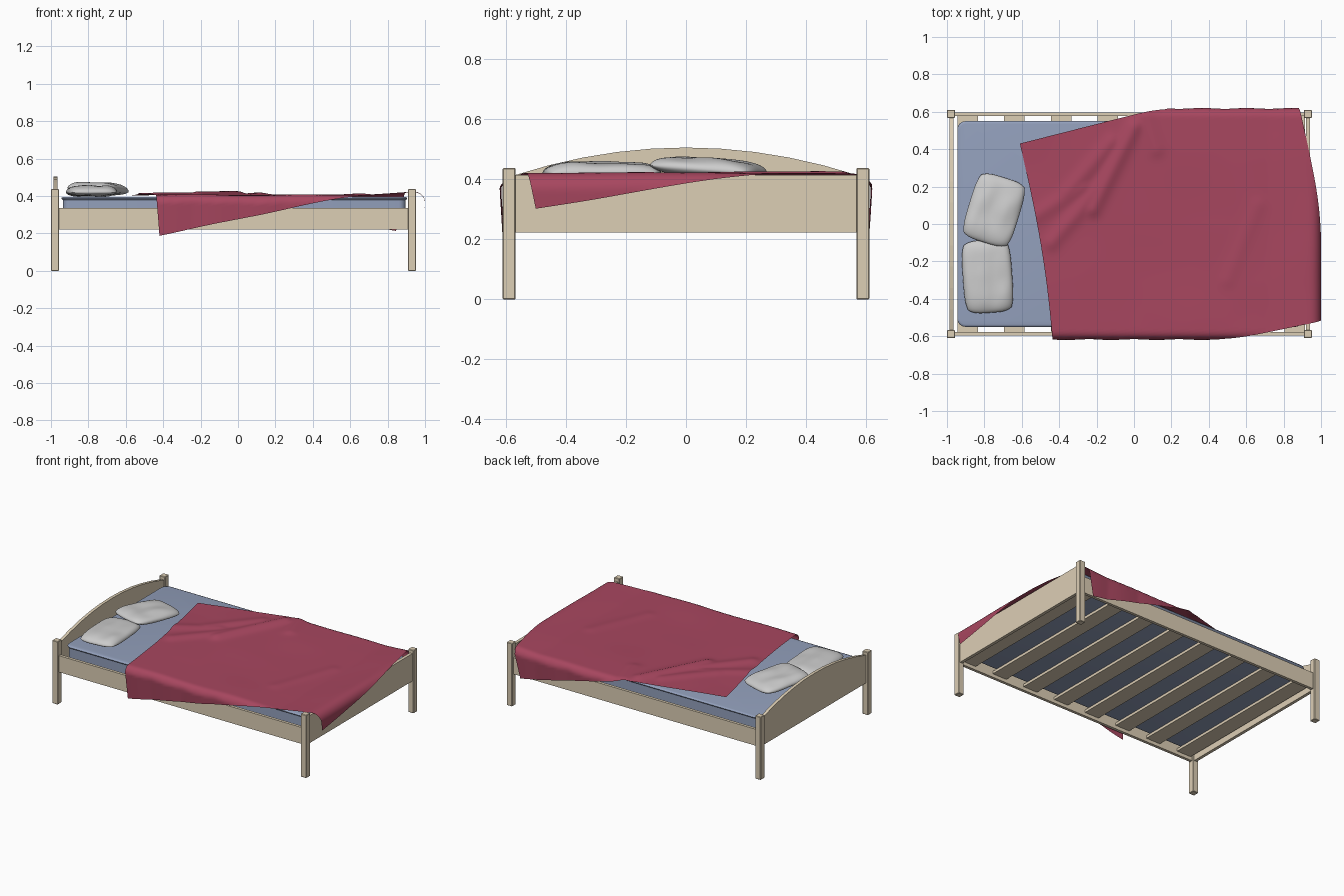
import bpy, bmesh, math
from mathutils import Vector, Matrix, noise

if "Cube" in bpy.data.objects:
    bpy.data.objects.remove(bpy.data.objects["Cube"])


def material(name, rgb):
    m = bpy.data.materials.new(name)
    m.diffuse_color = (*rgb, 1)
    m.use_nodes = True
    m.node_tree.nodes["Principled BSDF"].inputs["Base Color"].default_value = m.diffuse_color
    return m


WOOD = material("pale_wood", (0.72, 0.62, 0.46))
BLUE = material("blue_ticking", (0.29, 0.35, 0.50))
RED = material("red_cloth", (0.39, 0.062, 0.115))


def finish(name, bm, mat=None, smooth=None):
    bmesh.ops.recalc_face_normals(bm, faces=bm.faces)
    me = bpy.data.meshes.new(name)
    bm.to_mesh(me)
    bm.free()
    ob = bpy.data.objects.new(name, me)
    bpy.context.collection.objects.link(ob)
    if mat:
        me.materials.append(mat)
    if smooth:
        bpy.ops.object.select_all(action='DESELECT')
        ob.select_set(True)
        bpy.context.view_layer.objects.active = ob
        bpy.ops.object.shade_smooth_by_angle(angle=math.radians(smooth))
    return ob


def box(name, x, y, z, bevel=0.0):
    bm = bmesh.new()
    size = [b - a for a, b in (x, y, z)]
    mid = [(a + b) / 2 for a, b in (x, y, z)]
    bmesh.ops.create_cube(bm, size=1, matrix=Matrix.Translation(mid) @ Matrix.Diagonal((*size, 1)))
    if bevel:
        bmesh.ops.bevel(bm, geom=bm.edges[:], offset=bevel, segments=1, affect='EDGES')
    return finish(name, bm, WOOD)


# Posts, side rails and footboard
for sx, xa in (("head", -1.0), ("foot", 0.908)):
    for sy, s in (("front", -1), ("back", 1)):
        box(f"{sx}_{sy}_post", (xa, xa + 0.043), sorted((s * 0.567, s * 0.61)), (0, 0.437), 0.003)
for sy, s in (("front", -1), ("back", 1)):
    box(f"{sy}_side_rail", (-0.96, 0.91), sorted((s * 0.577, s * 0.597)), (0.222, 0.336))
box("footboard", (0.92, 0.941), (-0.57, 0.57), (0.222, 0.413))

# Arched headboard
bm = bmesh.new()
outline = [(-0.57, 0.222), (0.57, 0.222)]
for i in range(11):
    y = 0.57 - 1.14 * i / 10
    outline.append((y, 0.413 + 0.092 * (1 - (y / 0.57) ** 2)))
face = bm.faces.new([bm.verts.new((-0.986, y, z)) for y, z in outline])
ext = bmesh.ops.extrude_face_region(bm, geom=[face])
bmesh.ops.translate(bm, vec=(0.021, 0, 0), verts=[v for v in ext['geom'] if isinstance(v, bmesh.types.BMVert)])
finish("headboard", bm, WOOD)

# Slats
for i in range(8):
    x = -0.89 + 0.25 * i
    box(f"slat_{i + 1}", (x - 0.055, x + 0.055), (-0.578, 0.578), (0.246, 0.264))

# Mattress: rounded rectangle lofted through a profile with piped edges
bm = bmesh.new()
profile = [(0.014, 0.265), (0.004, 0.267), (0, 0.273), (0.004, 0.279), (0.009, 0.282),
           (0.009, 0.378), (0.004, 0.381), (0, 0.387), (0.004, 0.393), (0.014, 0.395)]
rings = []
for inset, z in profile:
    ring = []
    for q, (sx, sy) in enumerate(((1, 1), (-1, 1), (-1, -1), (1, -1))):
        for k in range(7):
            a = math.radians(90 * q + 15 * k)
            r = 0.045 - inset
            ring.append(bm.verts.new((-0.02 + sx * (0.925 - 0.045) + r * math.cos(a),
                                      sy * (0.55 - 0.045) + r * math.sin(a), z)))
    rings.append(ring)
for lo, hi in zip(rings, rings[1:]):
    for i in range(len(lo)):
        j = (i + 1) % len(lo)
        bm.faces.new((lo[i], lo[j], hi[j], hi[i]))
bm.faces.new(rings[0])
bm.faces.new(rings[-1])
finish("mattress", bm, BLUE, 50)


# Pillows: two puffed sheets sharing a seam
def pillow(name, half_x, half_y, top, bottom, place, seed):
    bm = bmesh.new()
    n = 32
    for side, h in ((1, top), (-1, bottom)):
        g = {}
        for i in range(n + 1):
            for j in range(n + 1):
                u = math.sin(math.pi / 2 * (2 * i / n - 1))
                v = math.sin(math.pi / 2 * (2 * j / n - 1))
                puff = ((1 - u ** 4) * (1 - v ** 4)) ** 0.5
                x = half_x * u * math.sqrt(1 - 0.22 * v ** 4)
                y = half_y * v * math.sqrt(1 - 0.22 * u ** 4)
                crease = 0.007 * noise.noise((x * 14 + seed, y * 9, seed)) * puff
                g[i, j] = bm.verts.new((x, y, side * h * puff + crease))
        for i in range(n):
            for j in range(n):
                bm.faces.new((g[i, j], g[i + 1, j], g[i + 1, j + 1], g[i, j + 1]))
    bmesh.ops.remove_doubles(bm, verts=bm.verts[:], dist=0.0002)
    bm.transform(place)
    finish(name, bm, None, 60)


pillow("front_pillow", 0.132, 0.195, 0.037, 0.022,
       Matrix.Translation((-0.783, -0.28, 0.420)) @ Matrix.Rotation(math.radians(4), 4, 'Z'), 1.3)
pillow("back_pillow", 0.137, 0.182, 0.035, 0.025,
       Matrix.Translation((-0.748, 0.075, 0.434)) @ Matrix.Rotation(math.radians(-17), 4, 'Z')
       @ Matrix.Rotation(math.radians(-4), 4, 'X'), 5.7)

# Blanket: a skewed flat sheet, wrinkled and then bent over the sides and foot
A, B, C, D = (Vector(p) for p in ((-0.42, -0.815), (1.095, -0.50), (0.845, 0.80), (-0.61, 0.43)))
FOLDS = [((-0.44, -0.10), (-0.16, 0.22), 0.012), ((-0.22, 0.08), (0.00, 0.52), 0.018),
         ((-0.36, 0.16), (-0.12, 0.44), 0.011), ((-0.56, 0.02), (-0.28, 0.20), 0.009),
         ((0.12, 0.40), (0.06, 0.60), 0.010), ((0.50, -0.30), (0.66, 0.10), 0.005)]


def fold_height(p):
    h = 0
    for a, b, size in FOLDS:
        a, b = Vector(a), Vector(b)
        t = max(0, min(1, (p - a).dot(b - a) / (b - a).length_squared))
        h = max(h, size * math.exp(-((p - a.lerp(b, t)).length / 0.04) ** 2))
    return h


def bend(s, edge, r):
    # returns bent position and drop for arc length s past a rounded edge
    over = abs(s) - edge
    if over <= 0:
        return s, 0
    a = min(over / r, math.pi / 2)
    rest = over - a * r
    return math.copysign(edge + r * math.sin(a) - rest * 0.06, s), r * (1 - math.cos(a)) + rest


bm = bmesh.new()
nu, nv = 90, 80
grid = []
for i in range(nu + 1):
    u = i / nu
    row = []
    for j in range(nv + 1):
        v = j / nv
        p = A.lerp(B, u).lerp(D.lerp(C, u), v)
        p.x += 0.03 * math.sin(math.pi * v) * (1 - u) ** 3 + 0.014 * math.sin(math.pi * v) * u ** 6
        x, dx = bend(p.x, 0.942, 0.058) if p.x > 0 else (p.x, 0)
        y, dy = bend(p.y, 0.575, 0.04)
        ripple = 0.005 * noise.noise((p.x * 3.2, p.y * 3.2, 0.4))
        lift = 0.016 * max(0, min(1, (p.x - 0.72) / 0.2))
        z = 0.406 + ripple + fold_height(p) + lift - dx - dy
        if dy > 0.03:
            y += math.copysign(0.005 * math.sin(p.x * 13), y)
        row.append(bm.verts.new((min(x, 1.0), y, z)))
    grid.append(row)
for i in range(nu):
    for j in range(nv):
        bm.faces.new((grid[i][j], grid[i + 1][j], grid[i + 1][j + 1], grid[i][j + 1]))
finish("blanket", bm, RED, 60)
